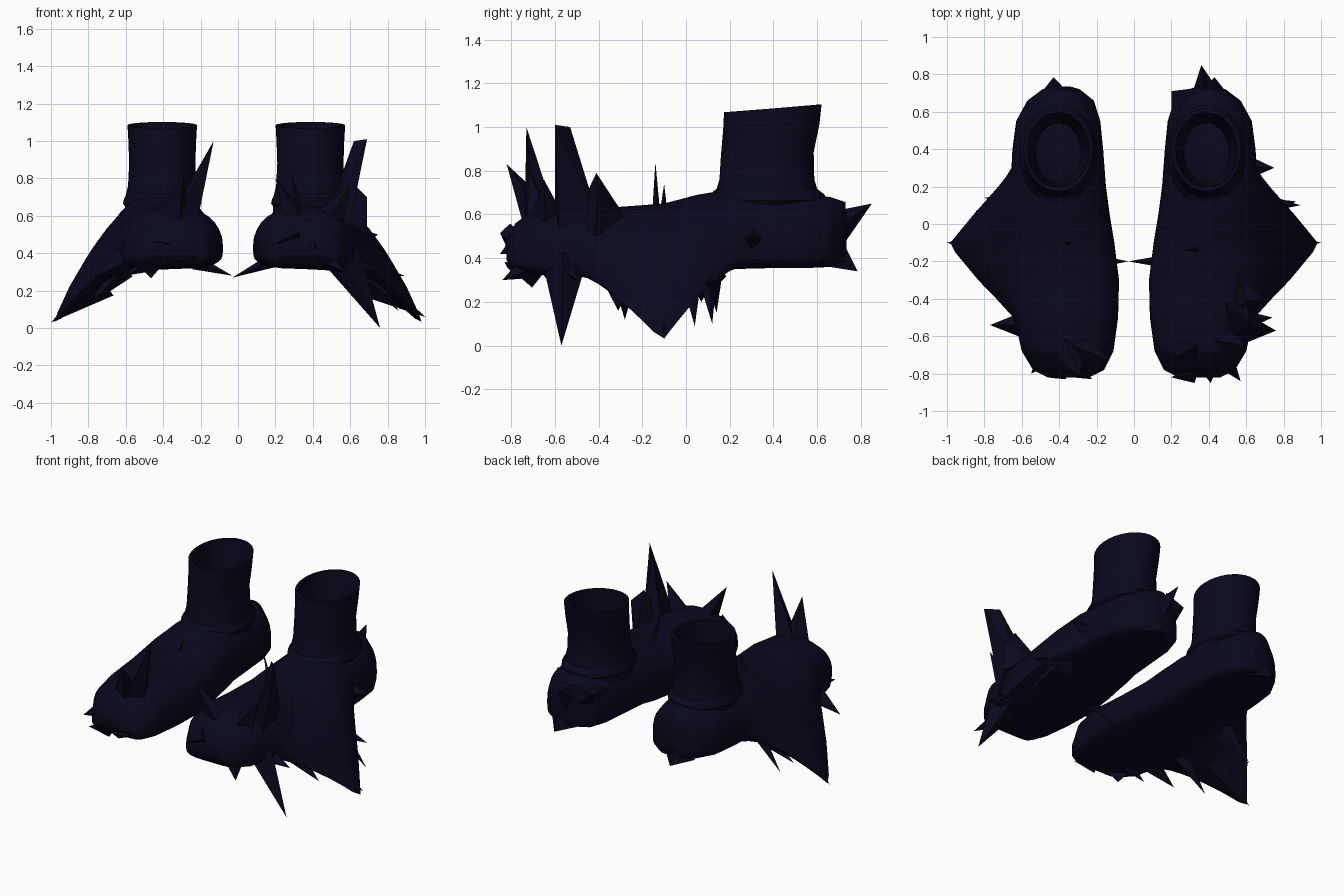
import bpy, bmesh, math
from mathutils import Vector
from mathutils.bvhtree import BVHTree

if "Cube" in bpy.data.objects:
    bpy.data.objects.remove(bpy.data.objects["Cube"])

navy = bpy.data.materials.new("dark_navy")
navy.use_nodes = True
color = (0.0025, 0.0025, 0.013, 1)
navy.diffuse_color = color
bsdf = next(n for n in navy.node_tree.nodes if n.type == "BSDF_PRINCIPLED")
bsdf.inputs["Base Color"].default_value = color
bsdf.inputs["Roughness"].default_value = 0.8


def finish(bm, name, smooth=True):
    bmesh.ops.recalc_face_normals(bm, faces=bm.faces)
    mesh = bpy.data.meshes.new(name)
    bm.to_mesh(mesh)
    bm.free()
    mesh.materials.append(navy)
    obj = bpy.data.objects.new(name, mesh)
    bpy.context.collection.objects.link(obj)
    if smooth:
        bpy.ops.object.select_all(action="DESELECT")
        obj.select_set(True)
        bpy.context.view_layer.objects.active = obj
        bpy.ops.object.shade_smooth_by_angle(angle=math.radians(40))


def loft(rings):
    """Bridge equal-length closed rings and cap both ends."""
    bm = bmesh.new()
    rows = [[bm.verts.new(p) for p in ring] for ring in rings]
    n = len(rows[0])
    for a, b in zip(rows, rows[1:]):
        for i in range(n):
            j = (i + 1) % n
            bm.faces.new((a[i], a[j], b[j], b[i]))
    bm.faces.new(rows[0])
    bm.faces.new(rows[-1])
    return bm


# Foot sections: y, inner x, outer x, top z, bottom z
SECTIONS = [
    (-0.82, .24, .46, .48, .39), (-0.78, .16, .54, .56, .34),
    (-0.68, .11, .6, .635, .315), (-0.5, .085, .64, .65, .305),
    (-0.3, .08, .67, .635, .295), (-0.1, .105, .67, .65, .30),
    (0.05, .13, .67, .69, .33), (0.2, .15, .66, .715, .35),
    (0.4, .165, .65, .70, .355), (0.55, .18, .63, .69, .355),
    (0.66, .215, .57, .68, .36), (0.72, .29, .49, .66, .375), (0.735, .34, .44, .6, .42)]


def foot_ring(side, sec):
    y, xi, xo, top, bottom = sec
    flare = max(0, 1 - abs(y + 0.11) / 0.4)
    ring = []
    for k in range(32):
        t = math.tau * k / 32
        c, s = math.cos(t), math.sin(t)
        # the sole tilts down toward the outer side
        low = bottom + (max(bottom, 0.335) - bottom) * (1 - c) / 2
        mid = low + (top - low) * 0.33
        power = 0.85 if s > 0 else 0.45
        x = (xi + xo) / 2 + (xo - xi) / 2 * math.copysign(abs(c) ** power, c)
        z = mid + (top - mid if s > 0 else mid - low) * math.copysign(abs(s) ** power, s)
        # outer lower edge sweeps out and curls down into a fin
        w = flare * max(0, math.cos(t + 0.4)) ** 4
        ring.append((side * (x + 0.33 * w), y, z - 0.32 * w ** 1.4))
    return ring


def make_foot(side, name):
    rings = []
    for a, b in zip(SECTIONS, SECTIONS[1:]):
        for f in (0, 0.25, 0.5, 0.75):
            rings.append(foot_ring(side, [p + (q - p) * f for p, q in zip(a, b)]))
    rings.append(foot_ring(side, SECTIONS[-1]))
    bm = loft(rings)
    tree = BVHTree.FromBMesh(bm)
    finish(bm, name + "_boot_foot")
    return tree


def oval(cx, rx, ry, z, cy):
    """Ring of the shaft; the rim rises slightly toward the back."""
    lift = 0.018 * max(0, z - 0.8) / 0.3
    return [(cx + rx * math.cos(t), cy + ry * math.sin(t), z + lift * math.sin(t))
            for t in (math.tau * k / 32 for k in range(32))]


def make_shaft(cx, name):
    # outer wall, rim, inner wall and floor in one profile
    profile = [(.20, .23, .60, .37), (.198, .235, .70, .37), (.183, .217, .76, .37),
               (.177, .212, .88, .372), (.181, .22, 1.0, .39), (.186, .223, 1.085, .397),
               (.165, .20, 1.085, .397), (.15, .185, .98, .39), (.12, .16, .72, .38)]
    finish(loft([oval(cx, *p) for p in profile]), name + "_boot_shaft")
    # soft padded collar around the ankle
    collar = [(.19, .22, .64, .365), (.21, .265, .665, .37),
              (.205, .265, .69, .37), (.185, .22, .725, .37)]
    finish(loft([oval(cx, *p) for p in collar]), name + "_ankle_collar")


def make_spikes(tree, side, name, tips):
    """Each spike grows out of the foot, pointing away from its middle line."""
    bm = bmesh.new()
    for x, y, z, r in tips:
        tip = Vector((x, y, z))
        core = Vector((side * 0.4, max(-0.62, min(0.52, y)), 0.46))
        base = tree.find_nearest(tip.lerp(core, 0.4))[0]
        axis = (tip - base).normalized()
        base = base - axis * 0.06
        turn = axis.to_track_quat("Z", "Y")
        ring = [bm.verts.new(base + turn @ Vector((r * math.cos(a), r * math.sin(a), 0)))
                for a in (math.tau * k / 4 for k in range(4))]
        peak = bm.verts.new(tip)
        bm.faces.new(ring)
        for i in range(4):
            bm.faces.new((ring[i], ring[(i + 1) % 4], peak))
    finish(bm, name, smooth=False)


def make_shard(name, points):
    """Blunt splinter spanning a handful of corner points."""
    bm = bmesh.new()
    for p in points:
        bm.verts.new(p)
    bmesh.ops.convex_hull(bm, input=bm.verts)
    finish(bm, name, smooth=False)


# Spike tips: x, y, z, base radius
LEFT_SPIKES = [
    (1, -.1, .06, .08), (.87, .12, .1, .05), (.86, .04, .09, .05), (.82, -.31, .16, .08),
    (.76, -.57, 0, .1), (.74, -.5, .3, .06), (.57, -.84, .3, .06), (.41, -.85, .42, .05),
    (.2, -.82, .45, .05), (.2, -.72, .8, .07), (.6, -.65, .76, .09),
    (-.03, -.2, .27, .04), (.36, .85, .65, .08),
    (.75, .3, .5, .07), (.89, .1, .28, .07), (.28, -.14, .84, .02)]
RIGHT_SPIKES = [
    (-1, -.1, .03, .08), (-.85, .07, .2, .07), (-.8, .14, .15, .05), (-.8, -.28, .12, .06),
    (-.77, -.54, .27, .08), (-.55, -.8, .35, .06), (-.6, -.62, .28, .05),
    (-.36, -.83, .45, .04), (-.22, -.83, .38, .04), (-.13, -.73, 1.0, .08),
    (-.29, -.82, .83, .09), (-.03, -.2, .28, .04), (-.33, -.1, .74, .02)]

for side, cx, name, tips in ((1, .387, "left", LEFT_SPIKES),
                             (-1, -.405, "right", RIGHT_SPIKES)):
    tree = make_foot(side, name)
    make_shaft(cx, name)
    make_spikes(tree, side, name + "_boot_spikes", tips)
    # flat-bottomed spur behind the heel
    make_shard(name + "_heel_spur", [
        (side * .43, .785, .34), (side * .53, .66, .36), (side * .33, .68, .36),
        (side * .43, .72, .47)])

# Tall blunt splinter and low ridge on the outer left toe, corner of the left heel
make_shard("tall_toe_splinter", [
    (.62, -.53, 1), (.69, -.6, 1.01), (.52, -.6, .6), (.59, -.58, .52), (.6, -.4, .58),
    (.46, -.4, .56)])
make_shard("outer_toe_ridge", [
    (.6, -.41, .79), (.69, -.4, .7), (.69, -.42, .5), (.55, -.26, .56), (.52, -.5, .6)])
make_shard("left_heel_corner", [
    (.2, .71, .62), (.2, .55, .6), (.36, .73, .66), (.36, .73, .5), (.25, .62, .45)])
